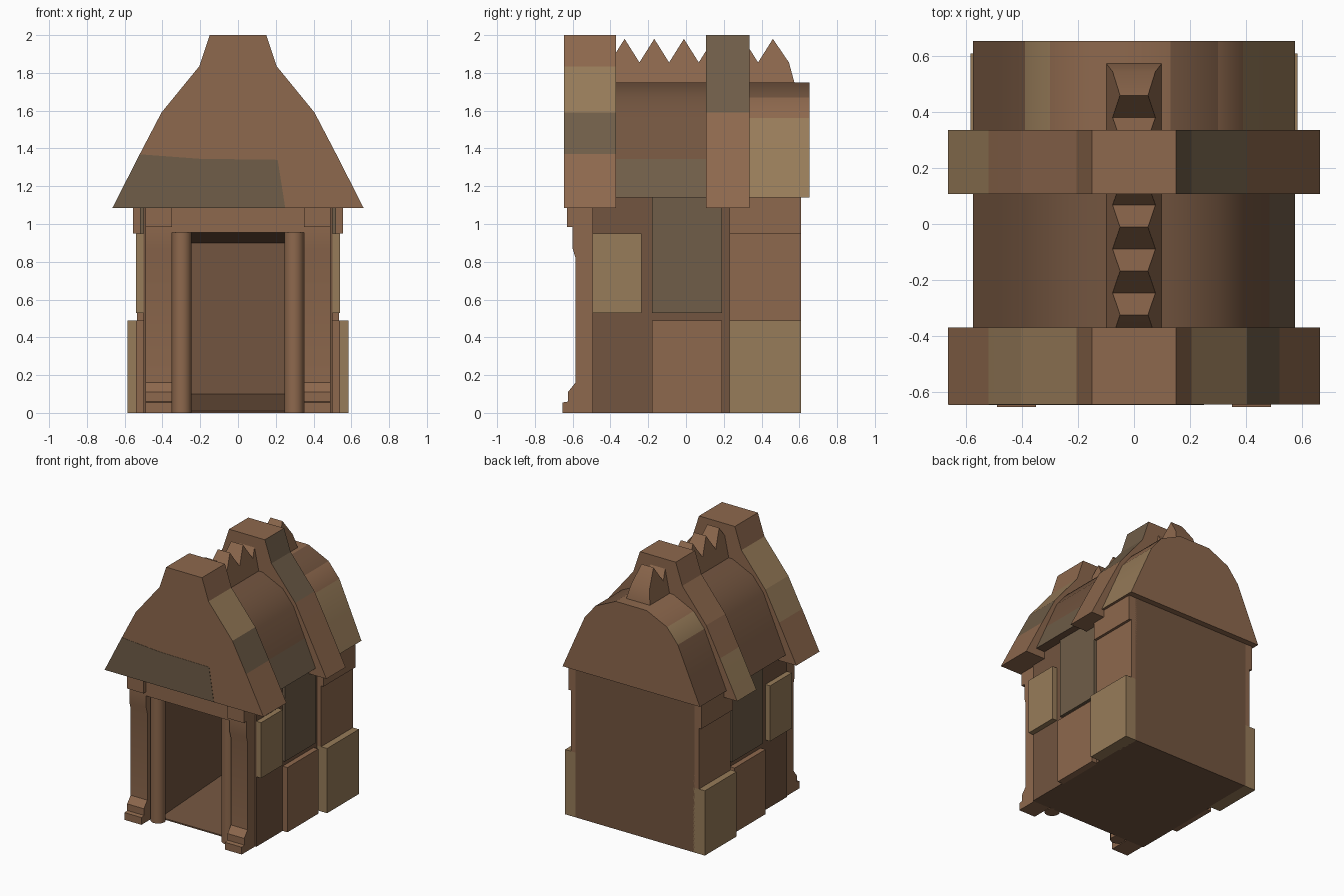
import bpy, bmesh, math

if "Cube" in bpy.data.objects:
    bpy.data.objects.remove(bpy.data.objects["Cube"])


def material(name, rgb):
    m = bpy.data.materials.new(name)
    m.diffuse_color = (*rgb, 1)
    m.use_nodes = True
    m.node_tree.nodes["Principled BSDF"].inputs["Base Color"].default_value = m.diffuse_color
    return m


MATS = [material("brown", (0.27, 0.14, 0.075)),
        material("tan", (0.31, 0.20, 0.10)),
        material("grey_brown", (0.16, 0.11, 0.065)),
        material("dark_brown", (0.17, 0.09, 0.05))]
BROWN, TAN, GREY, DARK = range(4)


def finish(name, bm, faces_mat=None, mat=BROWN, angle=30):
    bmesh.ops.recalc_face_normals(bm, faces=bm.faces[:])
    me = bpy.data.meshes.new(name)
    bm.to_mesh(me)
    bm.free()
    for m in MATS:
        me.materials.append(m)
    for p in me.polygons:
        p.use_smooth = True
        p.material_index = faces_mat.get(p.index, mat) if faces_mat else mat
    me.set_sharp_from_angle(angle=math.radians(angle))
    ob = bpy.data.objects.new(name, me)
    bpy.context.collection.objects.link(ob)
    return ob


def loft(name, rings, mats=None, mat=BROWN, angle=30):
    """Skin a list of closed rings and cap both ends."""
    bm = bmesh.new()
    vs = [[bm.verts.new(p) for p in r] for r in rings]
    n = len(vs[0])
    for a, b in zip(vs, vs[1:]):
        for i in range(n):
            j = (i + 1) % n
            bm.faces.new((a[i], a[j], b[j], b[i]))
    bm.faces.new(vs[0])
    bm.faces.new(vs[-1])
    return finish(name, bm, mats, mat, angle)


def box(name, x0, x1, y0, y1, z0, z1, mat=BROWN):
    return loft(name, [[(x0, y, z0), (x1, y, z0), (x1, y, z1), (x0, y, z1)]
                       for y in (y0, y1)], mat=mat)


def gable(name, half, y0, y1, bands, angle=10):
    """Extrude a symmetric roof outline; bands colour the right, top and left strips."""
    prof = half + [(-x, z) for x, z in reversed(half)]
    return loft(name, [[(x, y, z) for x, z in prof] for y in (y0, y1)],
                dict(enumerate(bands)), angle=angle)


# Hollow chamber with sloping floor and ceiling
rings = [(0.50, 0, 1.16, 0.61), (0.50, 0, 1.16, -0.495),
         (0.30, 0.01, 0.955, -0.495), (0.26, 0.10, 0.90, 0.50)]
loft("chamber", [[(-x, y, a), (x, y, a), (x, y, b), (-x, y, b)] for x, a, b, y in rings],
     mat=DARK)

# Wall stones on both sides: outer x, y range, z range, colour
stones = [(0.585, 0.23, 0.61, 0, 0.49, TAN),
          (0.535, 0.23, 0.61, 0.49, 0.95, BROWN),
          (0.555, 0.23, 0.61, 0.95, 1.15, BROWN),
          (0.54, -0.18, 0.19, 0, 0.49, BROWN),
          (0.52, -0.18, 0.19, 0.53, 1.15, GREY),
          (0.54, -0.495, -0.235, 0.53, 0.95, TAN)]
for s in (-1, 1):
    side = "right" if s > 0 else "left"
    for i, (x, y0, y1, z0, z1, m) in enumerate(stones):
        box(f"wall_stone_{side}_{i + 1}", s * 0.49, s * x, y0, y1, z0, z1, m)

    # Door pilaster with moulded foot and capital
    prof = [(-0.48, 0), (-0.655, 0), (-0.655, 0.055), (-0.625, 0.06), (-0.625, 0.11),
            (-0.585, 0.16), (-0.585, 0.82), (-0.60, 0.87), (-0.60, 0.985),
            (-0.63, 0.985), (-0.63, 1.10), (-0.48, 1.10)]
    loft(f"pilaster_{side}", [[(s * x, y, z) for y, z in prof] for x in (0.35, 0.49)])

    # Round door column
    circ = [(math.cos(t * math.tau / 16), math.sin(t * math.tau / 16)) for t in range(16)]
    loft(f"door_column_{side}", [[(s * 0.2975 + 0.0525 * c, -0.53 + 0.0525 * d, z)
                                  for c, d in circ] for z in (0, 0.97)])

# Lintel across the doorway
box("lintel", -0.35, 0.35, -0.60, -0.48, 0.955, 1.10)

# Roof between and behind the ribs
outline = [(0.575, 1.14), (0.485, 1.345), (0.39, 1.56), (0.30, 1.67), (0.13, 1.75)]
gable("roof_front", outline, -0.38, 0.22,
      [GREY, DARK, DARK, DARK, DARK, DARK, DARK, DARK, DARK, DARK], 30)
gable("roof_back", outline, 0.22, 0.655,
      [TAN, TAN, BROWN, DARK, BROWN, BROWN, TAN, DARK, DARK, BROWN], 30)

# Heavy gable ribs
rib = [(0.665, 1.085), (0.52, 1.37), (0.405, 1.59), (0.205, 1.835), (0.15, 2.0)]
gable("front_rib", rib, -0.645, -0.37,
      [BROWN, GREY, TAN, BROWN, BROWN, BROWN, TAN, TAN, BROWN, BROWN])
gable("middle_rib", rib, 0.107, 0.337,
      [BROWN, BROWN, GREY, GREY, BROWN, BROWN, BROWN, BROWN, TAN, BROWN])

# Darker patch on the front gable
patch = [(-0.664, 1.086), (0.25, 1.086), (0.21, 1.34), (-0.2, 1.345), (-0.52, 1.369)]
loft("gable_patch", [[(x, y, z) for x, z in patch] for y in (-0.647, -0.64)], mat=GREY)

# Toothed ridge crest, narrowing towards the tips
crest = [(0.58, 1.70), (0.575, 1.745), (0.545, 1.855)]
for k in range(6):
    crest += [(0.46 - 0.157 * k, 1.98), (0.3815 - 0.157 * k, 1.855)]
crest.append((-0.41, 1.70))


def width(z):
    return 0.1 - 0.213 * (z - 1.745)


loft("ridge_crest", [[(s * width(z), y, z) for y, z in crest] for s in (-1, 1)])
